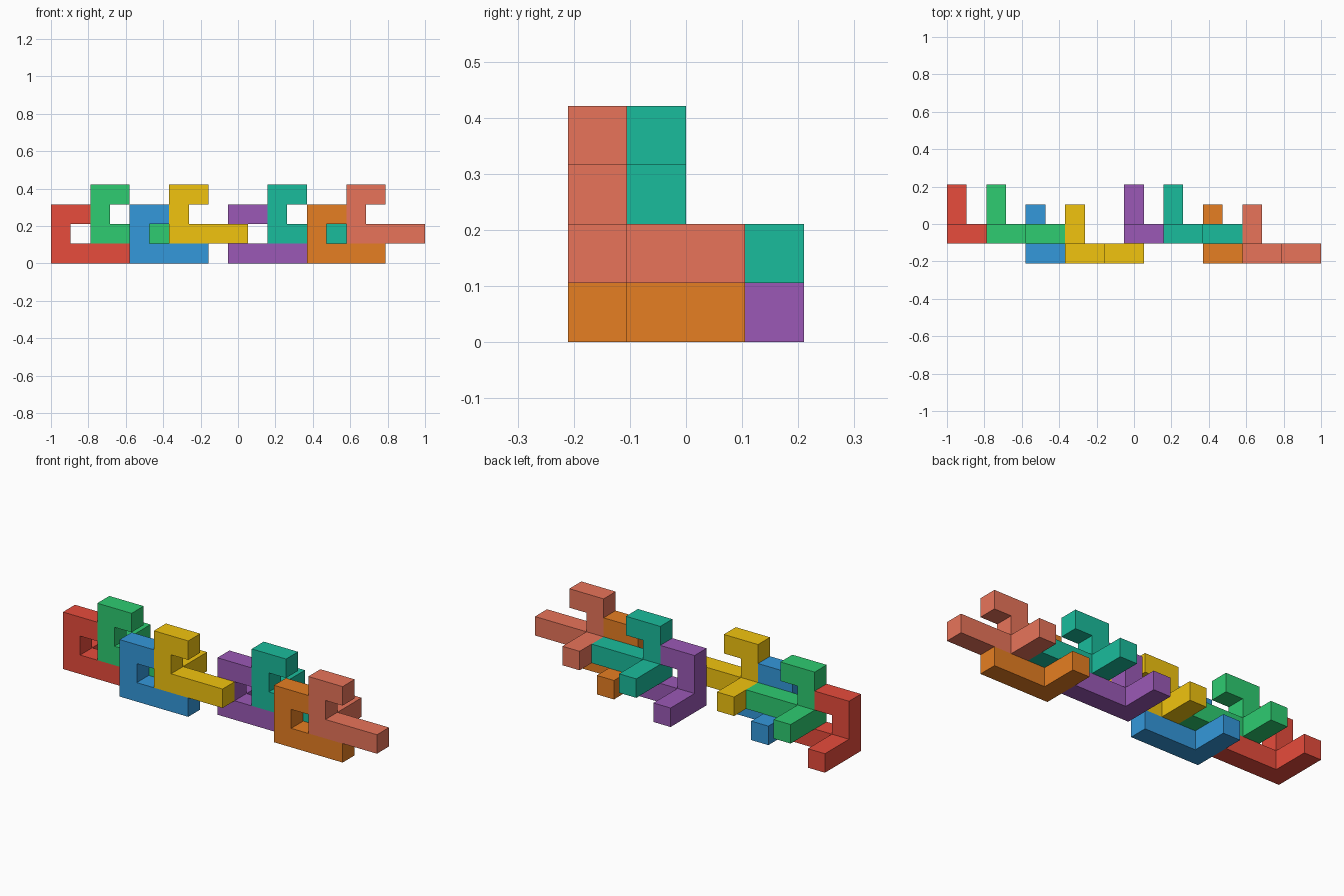
import bpy, bmesh
from mathutils import Vector

if "Cube" in bpy.data.objects:
    bpy.data.objects.remove(bpy.data.objects["Cube"])

U = 2 / 19                                # edge of one cube cell
ORIGIN = Vector((-1, -2 * U, 0))

# Hook-shaped piece as cells: long bar, upright, top lip, rear leg
CELLS = {(i, 0, 0) for i in range(4)} | {(0, 0, 1), (0, 0, 2), (1, 0, 2), (0, 1, 0), (0, 2, 0)}
AXES = [Vector(a) for a in ((1, 0, 0), (0, 1, 0), (0, 0, 1))]


def linear(hex_code):
    rgb = [int(hex_code[n:n + 2], 16) / 255 for n in (0, 2, 4)]
    return [c / 12.92 if c <= 0.04045 else ((c + 0.055) / 1.055) ** 2.4 for c in rgb] + [1]


def hook_piece(name, offset, colour):
    bm = bmesh.new()
    for cell in CELLS:
        centre = Vector(cell) + Vector((0.5, 0.5, 0.5))
        for a in range(3):
            for s in (1, -1):
                n = AXES[a] * s
                if tuple(int(v) for v in Vector(cell) + n) in CELLS:
                    continue              # inner face, skip
                p, q = AXES[(a + 1) % 3] / 2, AXES[(a + 2) % 3] / 2 * s
                corners = (-p - q, p - q, p + q, -p + q)
                bm.faces.new([bm.verts.new(ORIGIN + (centre + Vector(offset) + n / 2 + c) * U)
                              for c in corners])
    # Weld the cells and merge coplanar faces
    bmesh.ops.remove_doubles(bm, verts=bm.verts, dist=1e-4)
    bmesh.ops.dissolve_limit(bm, angle_limit=0.01, verts=bm.verts, edges=bm.edges)
    bmesh.ops.recalc_face_normals(bm, faces=bm.faces)
    mesh = bpy.data.meshes.new(name)
    bm.to_mesh(mesh)
    bm.free()
    mat = bpy.data.materials.new(name)
    mat.diffuse_color = linear(colour)
    mat.use_nodes = True
    mat.node_tree.nodes["Principled BSDF"].inputs["Base Color"].default_value = mat.diffuse_color
    mesh.materials.append(mat)
    bpy.context.collection.objects.link(bpy.data.objects.new(name, mesh))


# Two chains of four pieces, each piece stepping around the previous one
STEPS = [(0, 1, 0), (2, 1, 1), (4, 0, 0), (6, 0, 1)]
PIECES = [("red", "e74c3c"), ("green", "2ecc71"), ("blue", "3498db"), ("yellow", "f1c40f"),
          ("purple", "9b59b6"), ("teal", "1abc9c"), ("orange", "e67e22"), ("salmon", "e8745a")]
for n, (label, colour) in enumerate(PIECES):
    i, j, k = STEPS[n % 4]
    hook_piece(label + "_hook_piece", (i + 9 * (n // 4), j, k), colour)
